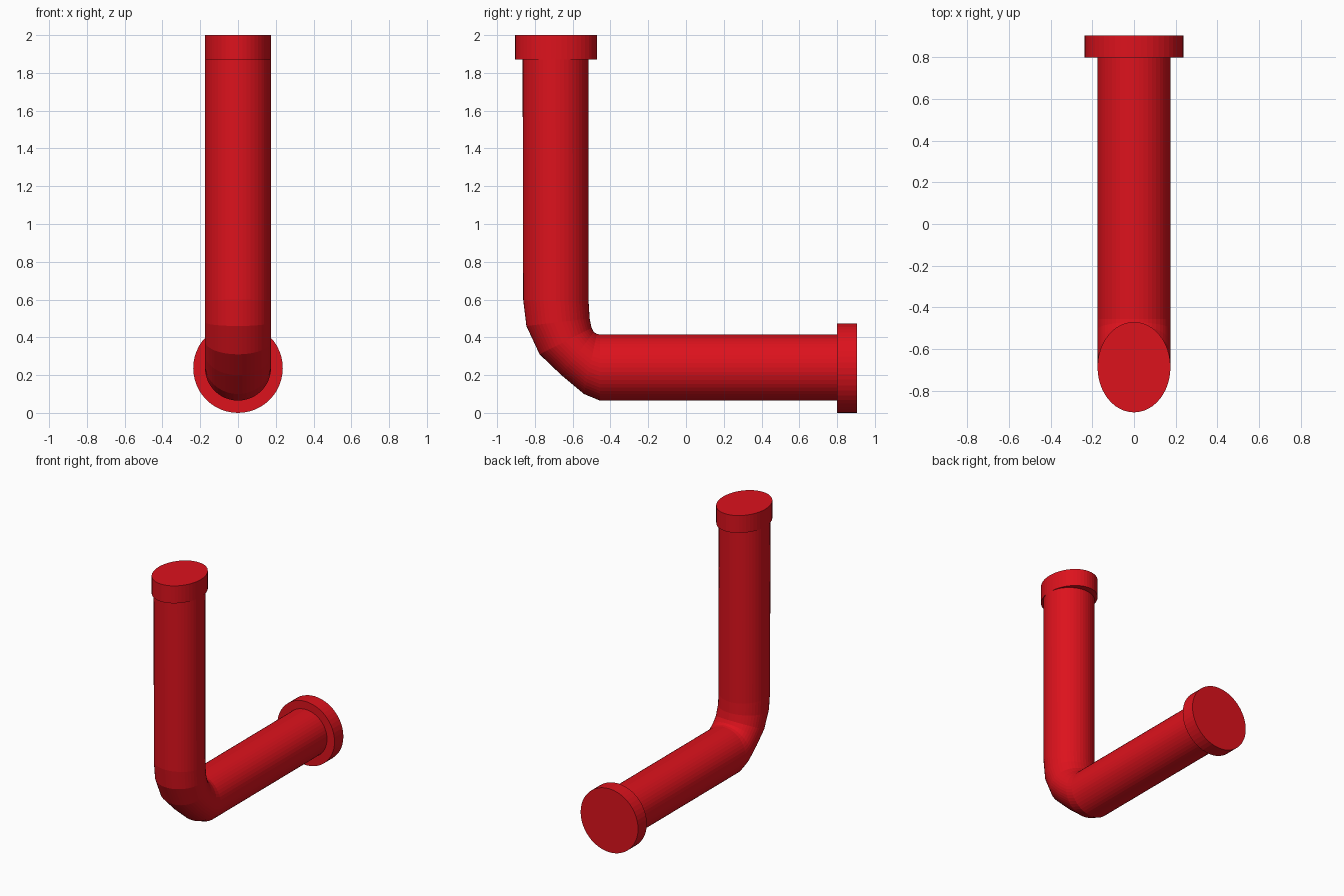
import bpy, bmesh, math

if "Cube" in bpy.data.objects:
    bpy.data.objects.remove(bpy.data.objects["Cube"])

SIDES = 48

red = bpy.data.materials.new("red_paint")
red.diffuse_color = (0.72, 0.006, 0.012, 1)
red.use_nodes = True
red.node_tree.nodes["Principled BSDF"].inputs["Base Color"].default_value = red.diffuse_color


def loft(name, rings):
    """Closed tube through rings given as (outer (y, z), inner (y, z), x radius)."""
    bm = bmesh.new()
    loops = []
    for (oy, oz), (iy, iz), rx in rings:
        cy, cz = (oy + iy) / 2, (oz + iz) / 2
        loop = []
        for k in range(SIDES):
            a = 2 * math.pi * k / SIDES
            c = math.cos(a)
            loop.append(bm.verts.new((rx * math.sin(a), cy + (oy - cy) * c, cz + (oz - cz) * c)))
        loops.append(loop)
    for a, b in zip(loops, loops[1:]):
        for k in range(SIDES):
            n = (k + 1) % SIDES
            bm.faces.new((a[k], a[n], b[n], b[k]))
    bm.faces.new(loops[0])
    bm.faces.new(loops[-1])
    bmesh.ops.recalc_face_normals(bm, faces=bm.faces)
    mesh = bpy.data.meshes.new(name)
    bm.to_mesh(mesh)
    bm.free()
    mesh.materials.append(red)
    obj = bpy.data.objects.new(name, mesh)
    bpy.context.collection.objects.link(obj)
    return obj


R = 0.175

# Bent pipe: straight drop, elbow, straight run
elbow = [
    ((-0.865, 1.88), (-0.515, 1.88)),
    ((-0.862, 0.60), (-0.515, 0.58)),
    ((-0.845, 0.46), (-0.51, 0.50)),
    ((-0.775, 0.31), (-0.50, 0.45)),
    ((-0.66, 0.20), (-0.488, 0.428)),
    ((-0.54, 0.10), (-0.472, 0.418)),
    ((-0.455, 0.065), (-0.455, 0.415)),
    ((0.81, 0.065), (0.81, 0.415)),
]
loft("bent_pipe", [(o, i, R) for o, i in elbow])

# Oval collar on the top end, as wide as the pipe in x
loft("top_collar", [((-0.904, z), (-0.47, z), R) for z in (1.87, 2.0)])

# Round flange on the rear end
loft("rear_flange", [((y, 0.0), (y, 0.474), 0.237) for y in (0.80, 0.904)])
